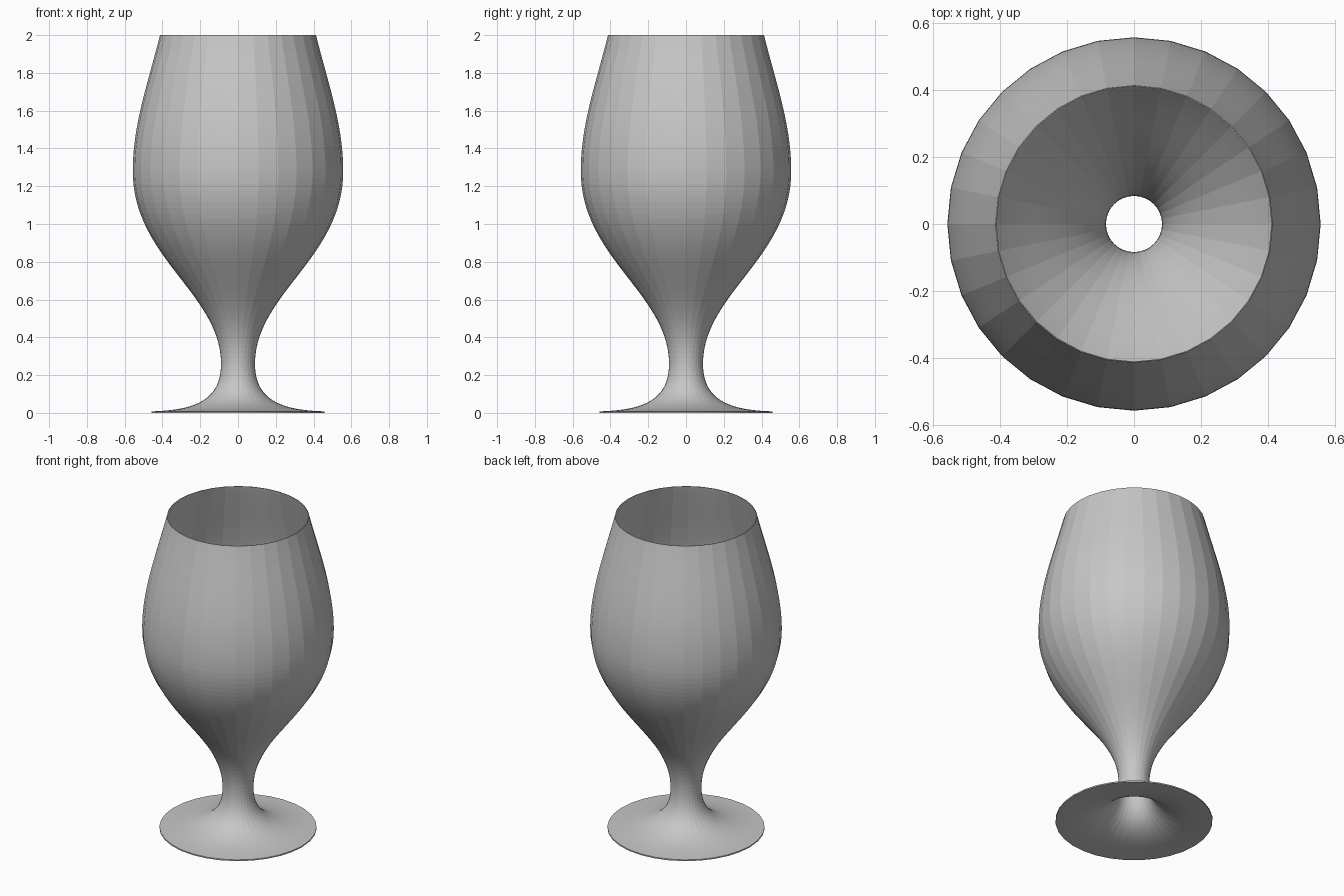
import bpy, bmesh, math
from mathutils import Vector
from mathutils.geometry import interpolate_bezier

SIDES = 32
RINGS = 40
FOOT_WALL = 0.008
RIM_WALL = 0.003

cube = bpy.data.objects.get("Cube")
if cube:
    bpy.data.objects.remove(cube, do_unlink=True)

# Plain grey glass colour
grey = bpy.data.materials.new("grey_glass")
grey.use_nodes = True
colour = (0.57, 0.57, 0.57, 1)
grey.diffuse_color = colour
grey.node_tree.nodes["Principled BSDF"].inputs["Base Color"].default_value = colour

# Outer profile (radius, height): foot to stem, stem to belly, belly to rim
curves = [
    [(0.457, 0.008), (0.24, 0.015), (0.09, 0.06), (0.09, 0.26)],
    [(0.09, 0.26), (0.09, 0.63), (0.557, 0.82), (0.557, 1.28)],
    [(0.557, 1.28), (0.557, 1.53), (0.475, 1.75), (0.413, 2.0)],
]
outer = []
for curve in curves:
    points = [Vector((r, 0, z)) for r, z in curve]
    samples = interpolate_bezier(*points, RINGS)
    outer += samples if not outer else samples[1:]

# Inner profile: the outer one moved inwards, thinning towards the rim
last = len(outer) - 1
inner = []
for i, point in enumerate(outer):
    along = outer[min(i + 1, last)] - outer[max(i - 1, 0)]
    inward = Vector((-along.z, 0, along.x)).normalized()
    wall = FOOT_WALL + (RIM_WALL - FOOT_WALL) * i / last
    inner.append(point + inward * wall)
inner[0] = Vector((outer[0].x, 0, 0))
inner[-1].z = outer[-1].z

# Revolve the closed wall section into an open goblet
bm = bmesh.new()
verts = [bm.verts.new(p) for p in outer + inner[::-1]]
edges = [bm.edges.new(pair) for pair in zip(verts, verts[1:] + verts[:1])]
bmesh.ops.spin(bm, geom=verts + edges, cent=(0, 0, 0), axis=(0, 0, 1),
               angle=math.tau, steps=SIDES, use_merge=True)
bmesh.ops.remove_doubles(bm, verts=bm.verts, dist=0.0001)
bmesh.ops.recalc_face_normals(bm, faces=bm.faces)

mesh = bpy.data.meshes.new("goblet")
bm.to_mesh(mesh)
bm.free()
mesh.materials.append(grey)
goblet = bpy.data.objects.new("goblet", mesh)
bpy.context.collection.objects.link(goblet)
